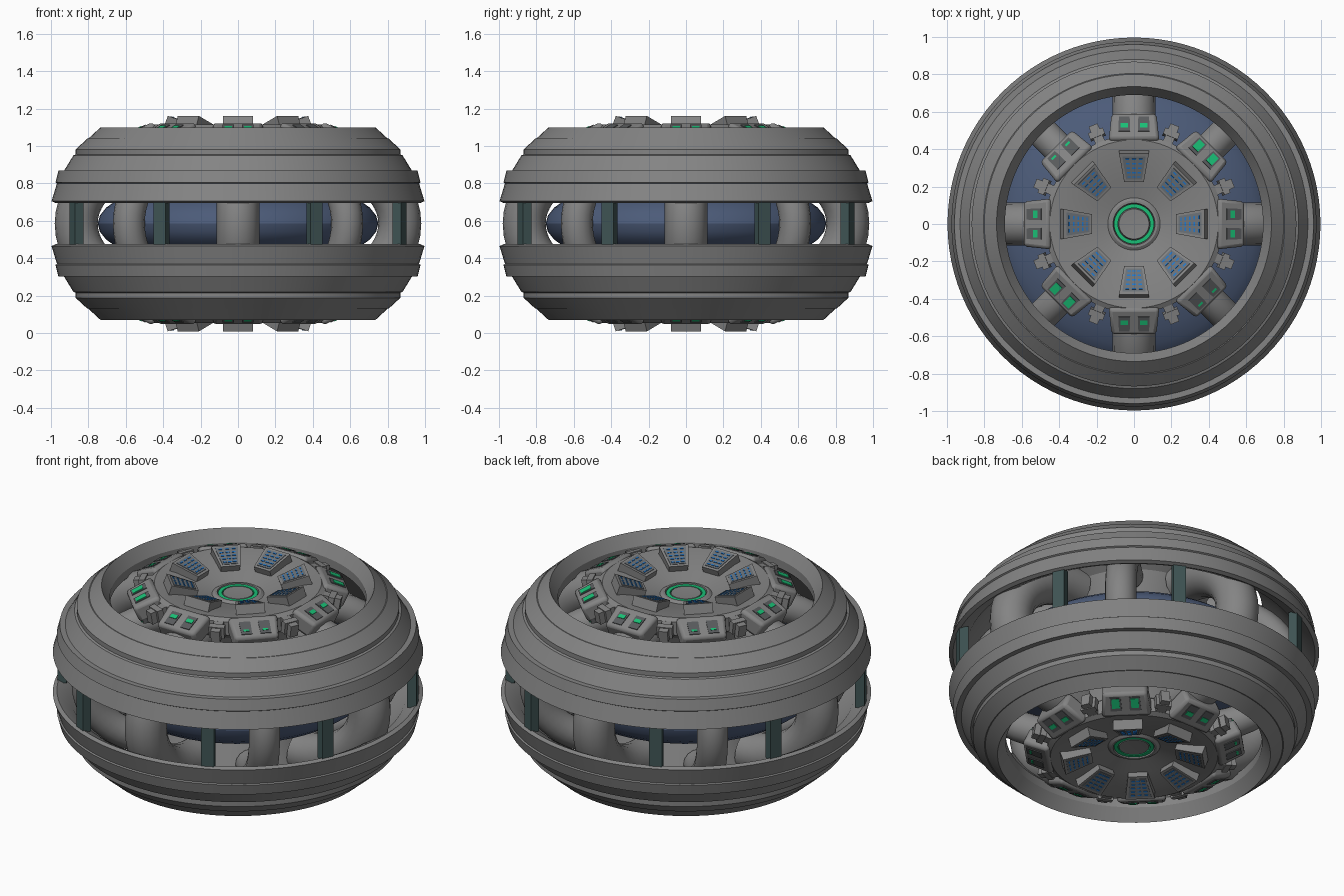
import bpy, bmesh
from math import radians, sin, cos, pi, hypot
from mathutils import Matrix, Vector

if "Cube" in bpy.data.objects:
    bpy.data.objects.remove(bpy.data.objects["Cube"])

ZC = 0.585  # height of the mirror plane


def material(name, r, g, b):
    m = bpy.data.materials.new(name)
    m.diffuse_color = (r, g, b, 1)
    m.use_nodes = True
    m.node_tree.nodes["Principled BSDF"].inputs["Base Color"].default_value = m.diffuse_color
    return m


GREY = material("metal grey", 0.23, 0.23, 0.23)
DARK = material("recess grey", 0.10, 0.105, 0.11)
PANEL = material("panel grey", 0.15, 0.17, 0.19)
CORE = material("core blue", 0.072, 0.105, 0.19)
TEAL = material("dark teal", 0.05, 0.09, 0.09)
GREEN = material("glow green", 0.01, 0.52, 0.18)
BLUE = material("light blue", 0.013, 0.19, 0.64)


def make(name, bm, mat, mirror=True, bevel=0):
    bmesh.ops.remove_doubles(bm, verts=bm.verts, dist=1e-5)
    bmesh.ops.recalc_face_normals(bm, faces=bm.faces)
    me = bpy.data.meshes.new(name)
    bm.to_mesh(me)
    bm.free()
    me.materials.append(mat)
    ob = bpy.data.objects.new(name, me)
    ob.location.z = ZC
    bpy.context.collection.objects.link(ob)
    bpy.ops.object.select_all(action='DESELECT')
    ob.select_set(True)
    bpy.context.view_layer.objects.active = ob
    bpy.ops.object.shade_smooth_by_angle(angle=radians(28))
    if bevel:
        b = ob.modifiers.new("bevel", 'BEVEL')
        b.width, b.segments = bevel, 2
    if mirror:
        m = ob.modifiers.new("mirror", 'MIRROR')
        m.use_axis = (False, False, True)
        m.use_mirror_merge = False
    return ob


def lathe(name, profile, mat, mirror=True, closed=True, n=80):
    """Turn a profile of (radius, absolute height) about z."""
    bm = bmesh.new()
    rows = [[bm.verts.new((r * cos(2 * pi * i / n), r * sin(2 * pi * i / n), z - ZC))
             for i in range(n)] for r, z in profile]
    pairs = list(zip(rows, rows[1:])) + ([(rows[-1], rows[0])] if closed else [])
    for a, b in pairs:
        for i in range(n):
            j = (i + 1) % n
            bm.faces.new((a[i], a[j], b[j], b[i]))
    bmesh.ops.dissolve_degenerate(bm, dist=1e-6, edges=bm.edges)
    return make(name, bm, mat, mirror)


def place(deg, r, z, tilt=0):
    """Local x points outward, y along the rim, z up."""
    return (Matrix.Rotation(radians(deg), 4, 'Z') @ Matrix.Translation((r, 0, z - ZC))
            @ Matrix.Rotation(radians(tilt), 4, 'Y'))


def block(bm, M, length, w_in, w_out, z0, z1, x=0, y=0):
    """Box between local heights z0 and z1, tapered along its length."""
    v = []
    for z in (z0, z1):
        for sx, sy in ((-1, -1), (1, -1), (1, 1), (-1, 1)):
            w = w_out if sx > 0 else w_in
            v.append(bm.verts.new(M @ Vector((x + sx * length / 2, y + sy * w / 2, z))))
    for f in ((3, 2, 1, 0), (4, 5, 6, 7), (0, 1, 5, 4), (1, 2, 6, 5), (2, 3, 7, 6), (3, 0, 4, 7)):
        bm.faces.new([v[i] for i in f])


# stepped outer shell rings, upper and mirrored lower
lathe("outer_ring", [
    (0.735, 1.10), (0.80, 1.04), (0.805, 1.04), (0.868, 0.982), (0.868, 0.955), (0.88, 0.95),
    (0.93, 0.868), (0.96, 0.868), (0.976, 0.805), (0.968, 0.80), (0.997, 0.705),
    (0.975, 0.695), (0.90, 0.735), (0.80, 0.87), (0.69, 0.98), (0.69, 1.03)], GREY, n=96)

# blue core spheroid
lathe("core", [(0.75 * cos(t) + 1e-7, ZC + 0.25 * sin(t))
               for t in [radians(-90 + 10 * k) for k in range(19)]], CORE, False, False, 64)

# dished hub plates
lathe("hub_plate", [
    (1e-7, 1.05), (0.08, 1.055), (0.085, 1.04), (0.108, 1.04), (0.112, 1.06), (0.125, 1.06),
    (0.14, 1.05), (0.24, 1.075), (0.36, 1.105), (0.45, 1.115), (0.475, 1.10), (0.475, 1.02),
    (0.42, 0.98), (0.34, 0.80), (1e-7, 0.80)], GREY, True, False)
lathe("hub_glow_ring", [(0.086, 1.035), (0.107, 1.035), (0.107, 1.055), (0.086, 1.055)], GREEN)


# curved tubes between the upper and lower hubs
def tubes(name, start, reach, rad, n=16, steps=24):
    bm = bmesh.new()
    a, b = reach - 0.40, 0.36
    for q in range(4):
        R = Matrix.Rotation(radians(start + 90 * q), 4, 'Z')
        rows = []
        for k in range(steps + 1):
            t = -pi / 2 + pi * k / steps
            nx, nz = b * cos(t), a * sin(t)
            L = hypot(nx, nz)
            c = Vector((0.40 + a * cos(t), 0, b * sin(t)))
            out = Vector((nx / L, 0, nz / L))
            rows.append([bm.verts.new(R @ (c + rad * (cos(u) * out + sin(u) * Vector((0, 1, 0)))))
                         for u in [2 * pi * i / n for i in range(n)]])
        for p, s in zip(rows, rows[1:]):
            for i in range(n):
                j = (i + 1) % n
                bm.faces.new((p[i], p[j], s[j], s[i]))
        bm.faces.new(rows[0])
        bm.faces.new(rows[-1])
    make(name, bm, GREY, False)


tubes("wide_tubes", 0, 0.865, 0.115)
tubes("narrow_tubes", 45, 0.825, 0.085)

# posts between the rings
bm = bmesh.new()
for q in range(4):
    for d in (25.4, 64.6):
        block(bm, place(90 * q + d, 0.955, ZC), 0.05, 0.07, 0.07, -0.125, 0.125)
make("posts", bm, TEAL, False)

# gear teeth with framed windows, and small forked tabs between them
teeth, recess, glow, tabs, grill, bars = (bmesh.new() for _ in range(6))
for k in range(8):
    d = 45 * k
    M = place(d, 0.52, 1.085, 25)
    block(teeth, M, 0.155, 0.27, 0.24, -0.09, 0.012)
    for s in (-1, 1):
        block(recess, M, 0.088, 0.062, 0.058, 0.008, 0.016, 0.01, s * 0.052)
        if k in (1, 5):
            block(glow, M, 0.06, 0.042, 0.042, 0.014, 0.019, 0.015, s * 0.052)
        elif k not in (3, 7):
            block(glow, M, 0.025, 0.042, 0.042, 0.014, 0.019, 0.0, s * 0.052)
        else:
            block(glow, M, 0.012, 0.03, 0.03, 0.014, 0.019, 0.03, s * 0.052)
    T = place(d + 22.5, 0.50, 1.075, 10)
    block(tabs, T, 0.14, 0.055, 0.05, -0.05, 0.02)
    block(tabs, T, 0.035, 0.085, 0.085, -0.045, 0.025, 0.02)
    # glowing grills below the diagonal teeth
    if k % 2:
        G = place(d, 0.515, 1.0)
        block(grill, G, 0.05, 0.24, 0.24, -0.03, 0.06)
        for j in range(5):
            block(bars, G, 0.008, 0.03, 0.03, -0.03, 0.055, 0.026, (j - 2) * 0.045)
make("gear_teeth", teeth, GREY, bevel=0.018)
make("window_recesses", recess, DARK)
make("window_glow", glow, GREEN)
make("rim_tabs", tabs, GREY)
make("grill_boxes", grill, DARK)
make("grill_bars", bars, GREEN)

# tilted vent boxes with light dashes
boxes, panels, dashes = (bmesh.new() for _ in range(3))
for k in range(8):
    M = place(45 * k, 0.30, 1.135, -19)
    block(boxes, M, 0.16, 0.105, 0.16, -0.08, 0)
    block(panels, M, 0.13, 0.085, 0.125, -0.002, 0.003)
    for i in range(5):
        for j in (-1, 0, 1):
            x = -0.05 + 0.025 * i
            block(dashes, M, 0.007, 0.02, 0.02, 0, 0.006, x, j * (0.031 + 0.1 * x))
make("vent_boxes", boxes, GREY)
make("vent_panels", panels, PANEL)
make("vent_lights", dashes, BLUE)
